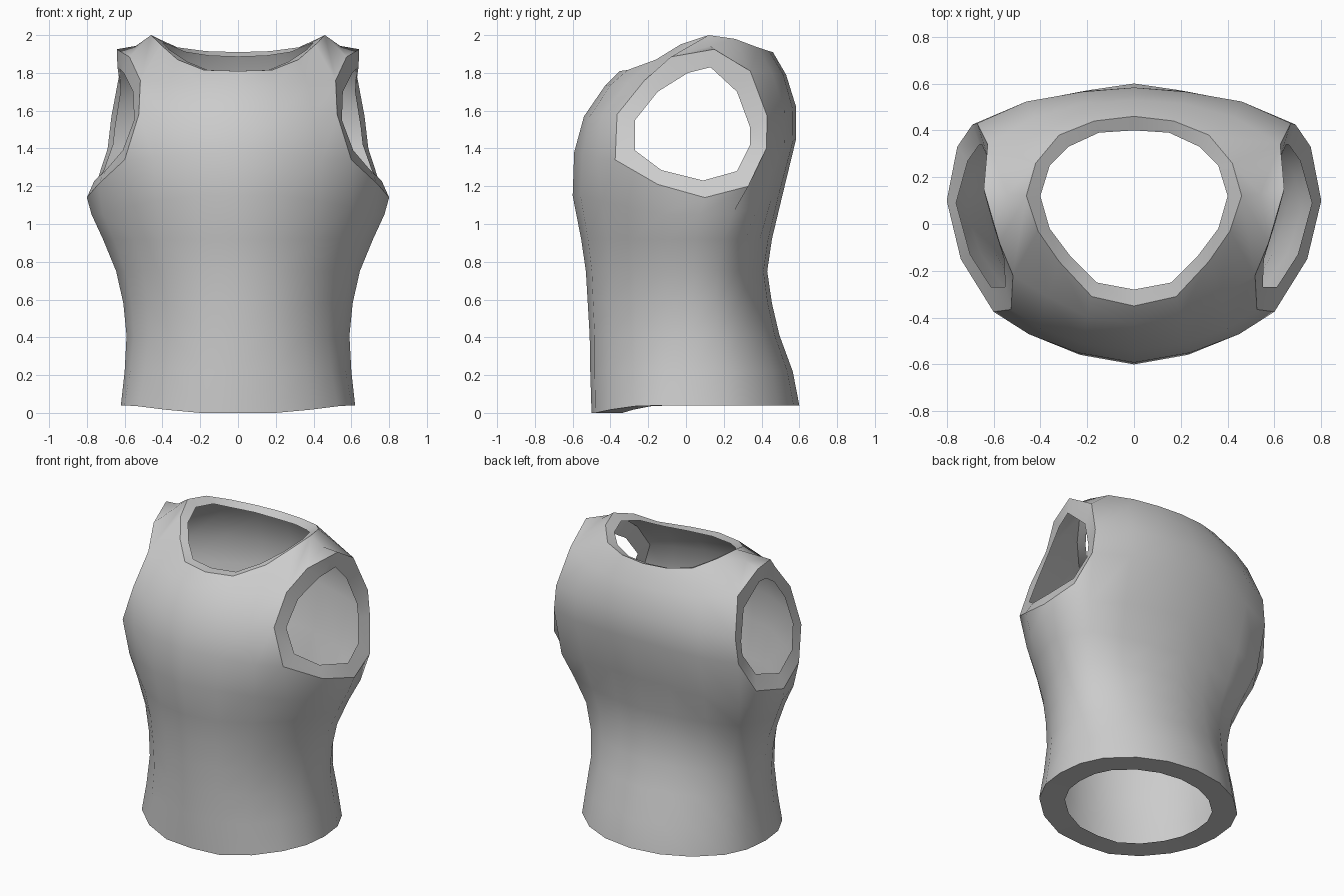
import bpy, bmesh
from mathutils import Vector

if "Cube" in bpy.data.objects:
    bpy.data.objects.remove(bpy.data.objects["Cube"])

bm = bmesh.new()
inner_pos = {}          # rim vertices with a fixed inner partner


def vert(x, y, z, inner=None):
    v = bm.verts.new((x, y, z))
    if inner:
        inner_pos[v] = Vector(inner)
    return v


def skin(a, b):
    """Quads between two equally long rows."""
    for i in range(len(a) - 1):
        bm.faces.new((a[i], a[i + 1], b[i + 1], b[i]))


# Half cross-sections, front centre to back centre, as fractions of width and depth
chest = [(0, -1), (.30, -.94), (.58, -.77), (.80, -.55), (.95, -.22), (1, .14),
         (.96, .48), (.86, .74), (.58, .88), (.28, .96), (0, 1)]
waist = [(0, -1), (.32, -.96), (.62, -.80), (.85, -.55), (.97, -.25), (1, .06),
         (.97, .34), (.86, .58), (.62, .81), (.33, .95), (0, 1)]
# Torso rings: height, half width, front depth, back depth,
# blend from waist to chest, flattening of the front corner
rings = [(.04, .62, .50, .60, 0, 0), (.22, .60, .507, .565, 0, .03),
         (.41, .59, .51, .495, 0, .055), (.58, .607, .52, .455, .1, .065),
         (.75, .645, .53, .43, .35, .065), (.92, .715, .555, .455, .7, .06),
         (1.07, .775, .60, .51, 1, .045)]
corner = {1: .2, 2: .7, 3: 1, 4: .65}
hem = [0, 0, .017, .035]
rows = []
for k, (z, w, f, b, t, c) in enumerate(rings):
    row = []
    for i in range(11):
        sx, sy = Vector(waist[i]).lerp(Vector(chest[i]), t) * (1 - c * corner.get(i, 0))
        h = z
        if k == 0 and i < 4:
            h = hem[i]
        if k == 6:
            h += .08 if i < 2 or i > 8 else .05 if i in (2, 8) else -.02 if 3 < i < 7 else .02
        v = vert(sx * w, sy * (f if sy < 0 else b), h)
        if k == 0:
            inner_pos[v] = Vector((v.co.x * .75, .05 + (v.co.y - .05) * .73, h))
        row.append(v)
    rows.append(row)

# Armhole, from front corner under the arm, up the back and over the shoulder
arm_data = [((.60, -.375, 1.34), (.61, -.27, 1.39)), ((.74, -.15, 1.21), (.70, -.13, 1.285)),
            ((.80, .10, 1.14), (.76, .09, 1.23)), ((.755, .33, 1.20), (.71, .27, 1.28)),
            ((.69, .425, 1.40), (.66, .34, 1.42)), ((.67, .43, 1.57), (.65, .34, 1.51)),
            ((.625, .34, 1.81), (.62, .27, 1.70)), ((.642, .15, 1.925), (.638, .13, 1.83)),
            ((.575, -.08, 1.885), (.605, .01, 1.80)), ((.517, -.22, 1.76), (.555, -.15, 1.70)),
            ((.525, -.365, 1.58), (.55, -.27, 1.55))]
arm = [vert(*o, i) for o, i in arm_data]

# Neckline, front centre to back centre
neck_data = [((0, -.35, 1.81), (0, -.28, 1.81)), ((.18, -.31, 1.815), (.16, -.25, 1.815)),
             ((.32, -.16, 1.87), (.27, -.14, 1.86)), ((.41, -.03, 1.95), (.36, -.02, 1.92)),
             ((.46, .12, 2.0), (.40, .12, 1.96)), ((.42, .26, 1.98), (.36, .25, 1.945)),
             ((.32, .38, 1.935), (.28, .33, 1.91)), ((.17, .44, 1.915), (.15, .39, 1.89)),
             ((0, .46, 1.91), (0, .40, 1.885))]
neck = [vert(*o, i) for o, i in neck_data]

# Chest and back panel rows
f1 = [vert(0, -.592, 1.38), vert(.24, -.55, 1.37), vert(.45, -.47, 1.35), arm[0]]
f2 = [vert(0, -.54, 1.57), vert(.22, -.51, 1.57), vert(.40, -.445, 1.57), arm[10]]
f3 = [vert(0, -.43, 1.73), vert(.20, -.395, 1.74), vert(.37, -.31, 1.75), arm[9]]
b1 = [arm[4], vert(.46, .52, 1.42), vert(.22, .567, 1.44), vert(0, .583, 1.45)]
b2 = [arm[5], vert(.46, .523, 1.60), vert(.22, .565, 1.61), vert(0, .583, 1.62)]
b3 = [arm[6], vert(.43, .455, 1.80), vert(.21, .515, 1.79), vert(0, .53, 1.79)]

for a, b in zip(rows, rows[1:]):
    skin(a, b)
skin(rows[-1], f1 + arm[1:4] + b1)
for a, b in ((f1, f2), (f2, f3), (f3, neck[:4]), (b1, b2), (b2, b3), (b3, neck[5:])):
    skin(a, b)
# Shoulder strap, slightly hollow in the middle
bm.faces.new((arm[9], arm[8], neck[4], neck[3]))
dip = vert(.54, .13, 1.943)
strap = [arm[8], arm[7], arm[6], neck[5], neck[4]]
for a, b in zip(strap, strap[1:] + strap[:1]):
    bm.faces.new((a, b, dip))

# Rims around hem, neck and armhole, with a crisp outer edge
open_edges = [e for e in bm.edges if e.is_boundary
              and not all(abs(v.co.x) < 1e-5 for v in e.verts)]
inside = {v: bm.verts.new(p) for v, p in inner_pos.items()}
for e in open_edges:
    loop = e.link_loops[0]
    a, b = loop.vert, loop.link_loop_next.vert
    bm.faces.new((b, a, inside[a], inside[b]))
    e.smooth = False
for f in bm.faces:
    f.smooth = True

# Other half
bmesh.ops.mirror(bm, geom=bm.verts[:] + bm.edges[:] + bm.faces[:],
                 merge_dist=.0005, axis='X')
bmesh.ops.remove_doubles(bm, verts=bm.verts[:], dist=.0005)
bmesh.ops.recalc_face_normals(bm, faces=bm.faces[:])
# Keep the outside facing outwards
if sum(f.normal.dot(Vector((f.calc_center_median().x, f.calc_center_median().y, 0)))
       for f in bm.faces) < 0:
    bmesh.ops.reverse_faces(bm, faces=bm.faces[:])

mesh = bpy.data.meshes.new("sleeveless_vest")
bm.to_mesh(mesh)
bm.free()
vest = bpy.data.objects.new("sleeveless_vest", mesh)
bpy.context.collection.objects.link(vest)

grey = bpy.data.materials.new("light_grey")
grey.diffuse_color = (.6, .6, .6, 1)
grey.use_nodes = True
grey.node_tree.nodes["Principled BSDF"].inputs["Base Color"].default_value = grey.diffuse_color
mesh.materials.append(grey)
